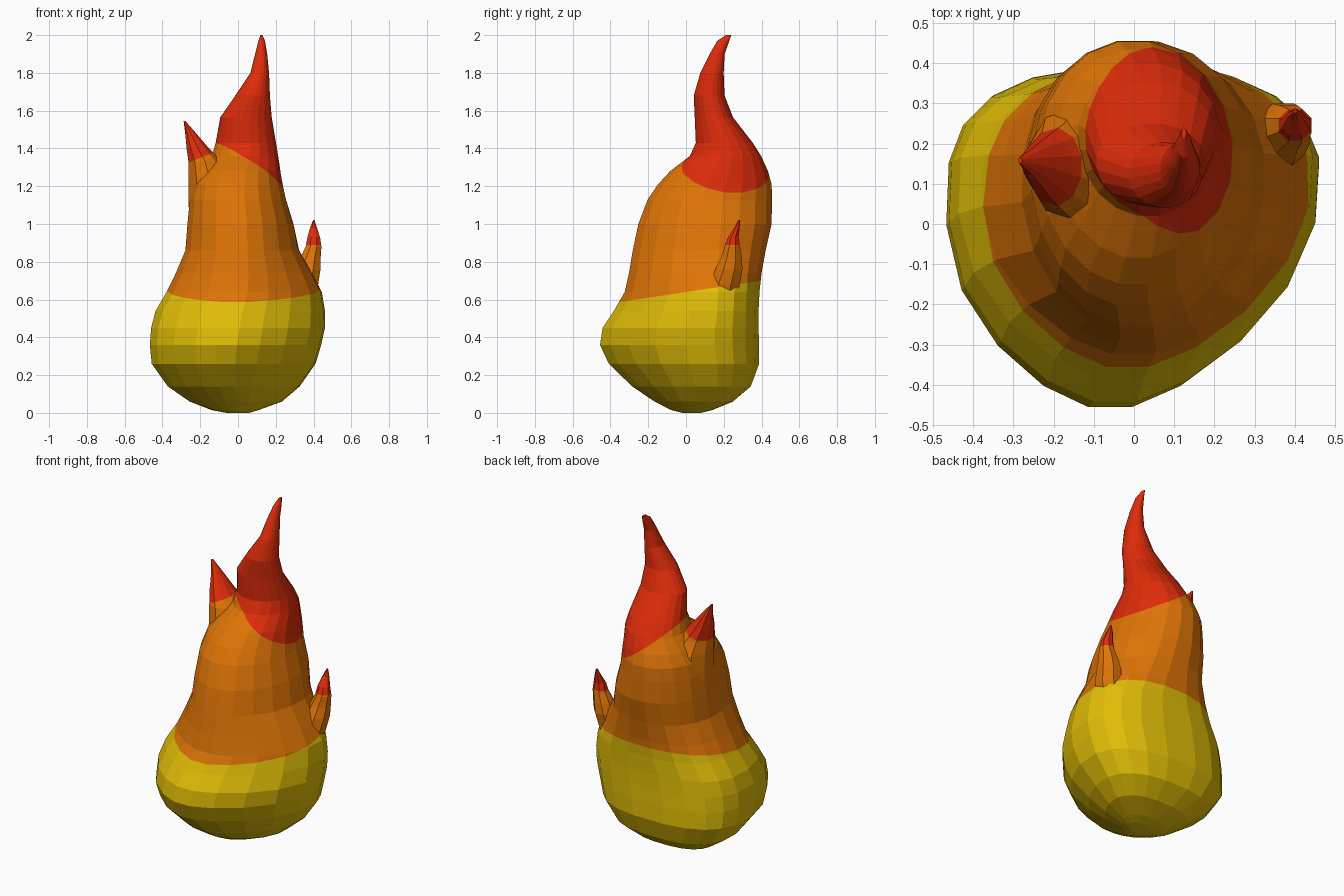
import bpy, bmesh, math
from mathutils import Vector


def material(name, rgb):
    m = bpy.data.materials.new(name)
    m.diffuse_color = (*rgb, 1)
    return m


YELLOW = material("flame yellow", (0.75, 0.51, 0.002))
ORANGE = material("flame orange", (0.73, 0.175, 0.002))
RED = material("flame red", (0.73, 0.025, 0.003))


def loft(name, rings, sides, mid, bands, egg=0):
    """Loft rings of (z, x0, x1, y0, y1); mid = depth fraction of the widest point, low and high.
    bands = (plane point, plane normal) colour borders from the bottom up.
    egg = how far the low rings pinch to the front and square off at the back."""
    bm = bmesh.new()
    loops = []
    for z, x0, x1, y0, y1 in rings:
        t = min(1, max(0, (z - 0.5) / 0.6))
        f = mid[0] + (mid[1] - mid[0]) * t
        cx, rx, cy = (x0 + x1) / 2, (x1 - x0) / 2, y0 + f * (y1 - y0)
        e = egg * (1 - 0.9 * t)
        loop = []
        for i in range(sides):
            a = 2 * math.pi * (i + 0.5) / sides
            c, s = math.cos(a), math.sin(a)
            if s > 0:
                p = 1 - 0.2 * e
                c = math.copysign(abs(c) ** p, c)
                y = cy + s ** p * (y1 - cy)
            else:
                c *= 1 + 0.25 * e * s ** 3
                c += 0.11 * e * s
                y = cy + s * (cy - y0)
            loop.append(bm.verts.new((cx + rx * c, y, z)))
        loops.append(loop)
    for a, b in zip(loops, loops[1:]):
        for i in range(sides):
            j = (i + 1) % sides
            bm.faces.new((a[i], a[j], b[j], b[i]))
    bm.faces.new(loops[0][::-1])
    bm.faces.new(loops[-1])
    # crisp sloping colour borders
    for co, no in bands:
        bmesh.ops.bisect_plane(bm, geom=bm.verts[:] + bm.edges[:] + bm.faces[:],
                               plane_co=co, plane_no=no, dist=1e-5)
    bmesh.ops.recalc_face_normals(bm, faces=bm.faces[:])
    for f in bm.faces:
        c = f.calc_center_median()
        f.material_index = sum((c - Vector(co)).dot(Vector(no)) > 0 for co, no in bands)
    me = bpy.data.meshes.new(name)
    bm.to_mesh(me)
    bm.free()
    ob = bpy.data.objects.new(name, me)
    bpy.context.collection.objects.link(ob)
    for m in (YELLOW, ORANGE, RED)[-(len(bands) + 1):]:
        me.materials.append(m)
    return ob


# main flame: round belly, leaning shoulder and curled tip
loft("flame_body", [
    (0.0, -.06, .06, -.02, .08), (.015, -.14, .11, -.08, .14),
    (.06, -.255, .235, -.17, .25), (.14, -.37, .33, -.29, .345),
    (.26, -.455, .415, -.415, .39), (.36, -.465, .445, -.462, .39),
    (.45, -.458, .465, -.448, .387), (.54, -.435, .465, -.388, .387),
    (.64, -.378, .448, -.33, .392), (.74, -.33, .395, -.307, .403),
    (.86, -.28, .327, -.287, .425), (1.0, -.27, .297, -.257, .457),
    (1.13, -.258, .257, -.207, .459), (1.21, -.24, .239, -.152, .457),
    (1.28, -.20, .227, -.087, .437), (1.36, -.14, .215, .018, .40),
    (1.43, -.12, .203, .05, .355), (1.565, -.095, .18, .045, .25),
    (1.68, -.015, .17, .04, .205), (1.8, .065, .165, .075, .2),
    (1.9, .09, .155, .125, .205), (1.97, .108, .143, .165, .23),
    (2.0, .118, .13, .21, .24)],
    20, (.64, .52),
    [((0, 0, .64), (0, -.15, 1)), ((0, 0, 1.38), (.7, .2, 1))], egg=1)

# left flame tongue, rising out of the shoulder
loft("left_tongue", [
    (.88, -.25, -.05, .02, .28), (1.1, -.267, -.04, .0, .30),
    (1.25, -.267, -.04, .01, .29), (1.33, -.267, -.08, .03, .25),
    (1.40, -.275, -.15, .07, .22), (1.48, -.281, -.22, .12, .19),
    (1.545, -.288, -.278, .15, .165)],
    10, (.5, .5), [((-.2, 0, 1.35), (-.4, 0, 1))])

# small right flame tongue
loft("right_tongue", [
    (.58, .25, .40, .1, .28), (.68, .28, .43, .12, .29),
    (.76, .30, .442, .15, .305),
    (.82, .325, .442, .18, .30), (.88, .355, .445, .2, .29),
    (.93, .365, .437, .22, .28), (.98, .38, .42, .255, .285),
    (1.02, .397, .405, .275, .287)],
    8, (.5, .5), [((.4, 0, .89), (0, 0, 1))])
